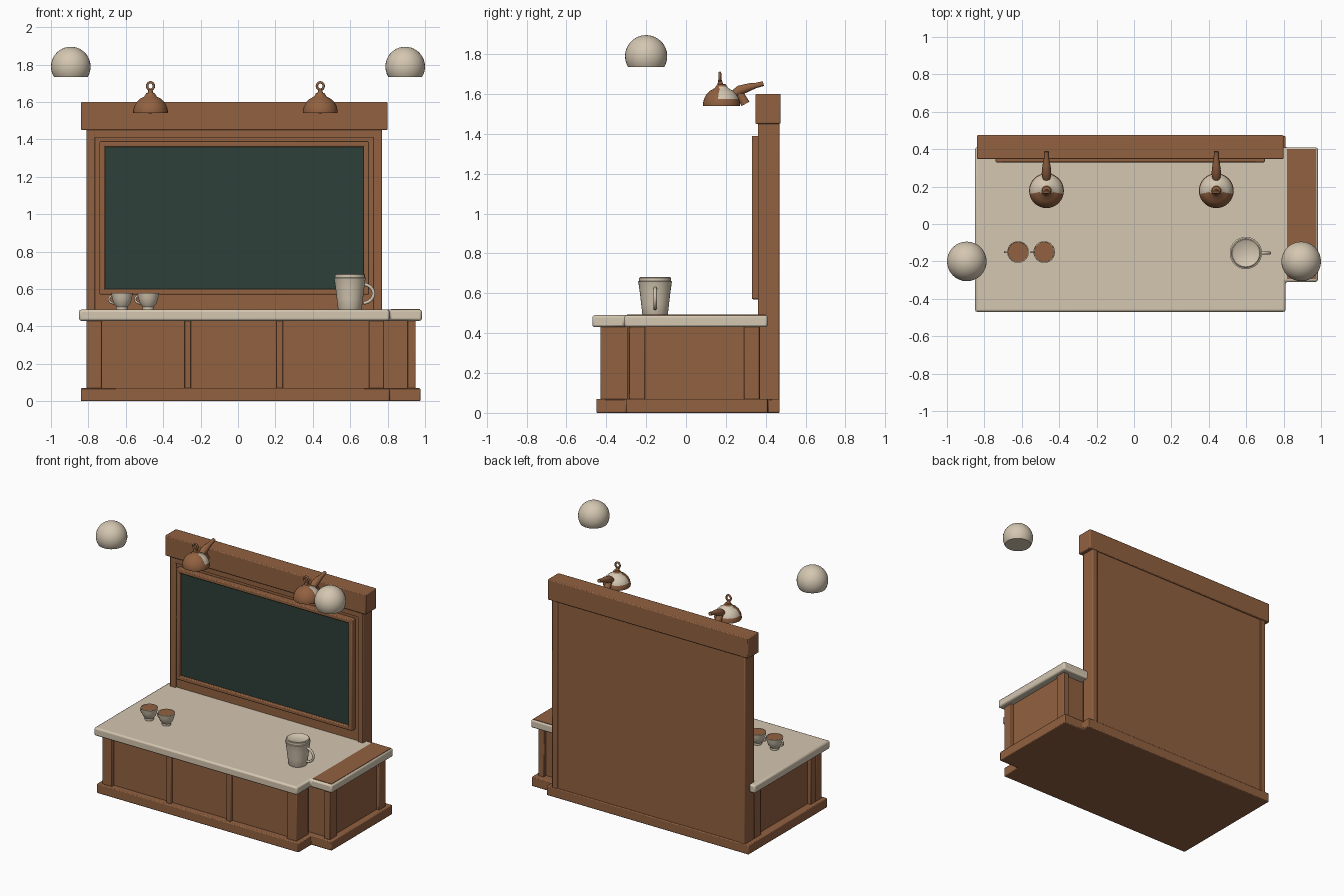
import bpy, bmesh, math
from mathutils import Vector

if "Cube" in bpy.data.objects:
    bpy.data.objects.remove(bpy.data.objects["Cube"])


def material(name, rgb):
    m = bpy.data.materials.new(name)
    m.diffuse_color = (*rgb, 1)
    m.use_nodes = True
    m.node_tree.nodes["Principled BSDF"].inputs["Base Color"].default_value = m.diffuse_color
    return m


WOOD = material("warm_wood", (0.285, 0.120, 0.052))
CREAM = material("cream", (0.66, 0.57, 0.44))
GREEN = material("board_green", (0.027, 0.050, 0.040))


def finish(bm, name, mats, bevel=0.0):
    bmesh.ops.recalc_face_normals(bm, faces=bm.faces)
    me = bpy.data.meshes.new(name)
    bm.to_mesh(me)
    bm.free()
    ob = bpy.data.objects.new(name, me)
    bpy.context.collection.objects.link(ob)
    for m in mats:
        me.materials.append(m)
    if bevel:
        b = ob.modifiers.new("soft_edges", 'BEVEL')
        b.width, b.segments, b.limit_method = bevel, 2, 'ANGLE'
    bpy.ops.object.select_all(action='DESELECT')
    ob.select_set(True)
    bpy.context.view_layer.objects.active = ob
    bpy.ops.object.shade_smooth_by_angle(angle=math.radians(40))
    return ob


def slab(name, outline, z0, z1, mat, bevel=0.0):
    """Extrude a plan outline upwards."""
    bm = bmesh.new()
    f = bm.faces.new([bm.verts.new((x, y, z0)) for x, y in outline])
    top = bmesh.ops.extrude_face_region(bm, geom=[f])["geom"]
    for v in top:
        if isinstance(v, bmesh.types.BMVert):
            v.co.z = z1
    return finish(bm, name, [mat], bevel)


def box(name, x0, x1, y0, y1, z0, z1, mat=WOOD, bevel=0.0):
    return slab(name, [(x0, y0), (x1, y0), (x1, y1), (x0, y1)], z0, z1, mat, bevel)


def lathe(name, profile, centre, mats, rule=None, n=32):
    """Spin (radius, height) points about z; rule picks a material from a local face centre."""
    bm = bmesh.new()
    rings = []
    for r, z in profile:
        if r == 0:
            rings.append([bm.verts.new((0, 0, z))] * n)
        else:
            rings.append([bm.verts.new((r * math.cos(2 * math.pi * i / n),
                                        r * math.sin(2 * math.pi * i / n), z)) for i in range(n)])
    for a, b in zip(rings, rings[1:]):
        for i in range(n):
            j = (i + 1) % n
            f = bm.faces.new(list(dict.fromkeys((a[i], a[j], b[j], b[i]))))
            if rule:
                f.material_index = rule(f.calc_center_median())
    ob = finish(bm, name, mats)
    ob.location = centre
    return ob


def tube(name, points, radii, mat, cyclic=False, smooth=True):
    """Round tube along a path with a radius at each point."""
    cu = bpy.data.curves.new(name, 'CURVE')
    cu.dimensions = '3D'
    cu.bevel_depth, cu.bevel_resolution, cu.use_fill_caps = 1.0, 3, True
    sp = cu.splines.new('POLY')
    sp.points.add(len(points) - 1)
    for p, co, r in zip(sp.points, points, radii):
        p.co, p.radius = (*co, 1), r
    sp.use_cyclic_u, sp.use_smooth = cyclic, smooth
    ob = bpy.data.objects.new(name, cu)
    bpy.context.collection.objects.link(ob)
    cu.materials.append(mat)
    return ob


# Plinth and counter top, both stepped in at the front right
slab("plinth", [(-.84, -.45), (.81, -.45), (.81, -.30), (.975, -.30), (.975, .41),
                (.81, .41), (.81, .47), (-.84, .47)], 0, .07, WOOD, .006)
slab("counter_top", [(-.85, -.47), (.81, -.47), (.81, -.31), (.983, -.31), (.983, .41),
                     (-.85, .41)], .43, .49, CREAM, .012)
box("counter_inlay", .818, .972, -.295, .40, .486, .493)

# Cabinet bodies with raised posts around sunken panels
box("cabinet_core", -.785, .75, -.405, .38, .06, .435)
box("side_cabinet_core", .74, .93, -.26, .34, .06, .435)
for x0, x1 in ((-.81, -.73), (-.285, -.25), (.205, .24), (.70, .78)):
    box("front_post", x0, x1, -.43, -.36, .06, .435, WOOD, .005)
for y0, y1 in ((-.36, -.30), (.28, .36)):
    box("left_side_post", -.81, -.74, y0, y1, .06, .435, WOOD, .005)
box("right_corner_post", .72, .78, -.43, -.29, .06, .435, WOOD, .005)
for y0, y1 in ((-.285, -.205), (.29, .37)):
    box("side_cabinet_post", .905, .95, y0, y1, .06, .435, WOOD, .005)

# Back wall, its posts, and the header beam
box("back_wall", -.80, .76, .372, .462, .05, 1.5)
for x0, x1 in ((-.81, -.765), (.725, .77)):
    box("wall_post", x0, x1, .36, .468, .05, 1.47, WOOD, .006)
box("wall_top_rail", -.77, .73, .362, .40, 1.41, 1.47)
box("header_beam", -.84, .80, .348, .475, 1.45, 1.60, WOOD, .006)

# Framed board
box("board", -.72, .68, .348, .375, .59, 1.37, GREEN)
for z in (.57, 1.36):
    box("board_frame_rail", -.74, .70, .33, .375, z, z + .03, WOOD, .006)
for x in (-.74, .67):
    box("board_frame_stile", x, x + .03, .33, .375, .57, 1.39, WOOD, .006)

# Hanging globes, cut flat below
R = .106
globe = [(0, -.055), (R * math.cos(math.asin(-.055 / R)), -.055)]
for i in range(1, 15):
    a = math.asin(-.055 / R)
    a += (math.pi / 2 - a) * i / 14
    globe.append((R * math.cos(a) if i < 14 else 0, R * math.sin(a)))
for x in (-.894, .894):
    lathe("globe_lamp", globe, (x, -.2, 1.789), [CREAM])

# Wall lamps: dome shade with pale rear, finial ring, bracket arm
shade = [(0, .012), (.075, .012), (.092, 0), (.093, .012), (.088, .035), (.076, .058), (.058, .076),
         (.035, .088), (.028, .098), (.022, .108), (0, .112)]


def pale_rear(c):
    r = math.hypot(c.x, c.y)
    return 1 if c.z > .03 and c.y > -.012 and .031 < r < .084 else 0


for x in (-.468, .440):
    y = .178
    lathe("lamp_shade", shade, (x, y, 1.54), [WOOD, CREAM], pale_rear)
    ring = [(x + .018 * math.cos(t * math.pi / 8), y - .008, 1.685 + .02 * math.sin(t * math.pi / 8))
            for t in range(16)]
    tube("lamp_finial_ring", ring, [.007] * 16, WOOD, True)
    tube("lamp_finial_stem", [(x, y - .005, 1.64), (x, y - .008, 1.67)], [.016, .01], WOOD)
    tube("lamp_arm", [(x, .24, 1.60), (x, .27, 1.618), (x, .32, 1.635), (x, .35, 1.642), (x, .388, 1.652)],
         [.02, .026, .02, .014, .013], WOOD)
    tube("lamp_knuckle", [(x, .262, 1.615), (x, .298, 1.55)], [.02, .024], WOOD)


def handle(name, x, y, z, rx, rz, r, side):
    """Half-ring handle bulging to one side."""
    pts = [(x + side * rx * math.sin(math.pi * i / 10), y, z + rz * math.cos(math.pi * i / 10))
           for i in range(11)]
    tube(name, pts, [r] * 11, CREAM)


# Cups filled with coffee
cup = [(0, 0), (.03, 0), (.032, .008), (.03, .014), (.044, .032), (.053, .06), (.058, .088),
       (.054, .088), (.051, .078), (0, .078)]
for x in (-.62, -.48):
    lathe("cup", cup, (x, -.15, .49), [CREAM])
    lathe("coffee", [(.0535, .084), (.0535, .087), (0, .087)], (x, -.15, .49), [WOOD], n=24)
    handle("cup_handle", x - .042, -.15, .545, .028, .022, .006, -1)

# Pitcher with a lid
pitcher = [(0, 0), (.06, 0), (.064, .008), (.07, .06), (.077, .12), (.083, .162), (.086, .172),
           (.08, .174), (.08, .19), (.074, .194), (.064, .186), (0, .186)]
lathe("pitcher", pitcher, (.598, -.155, .487), [CREAM])
handle("pitcher_handle", .67, -.155, .575, .055, .05, .009, 1)
